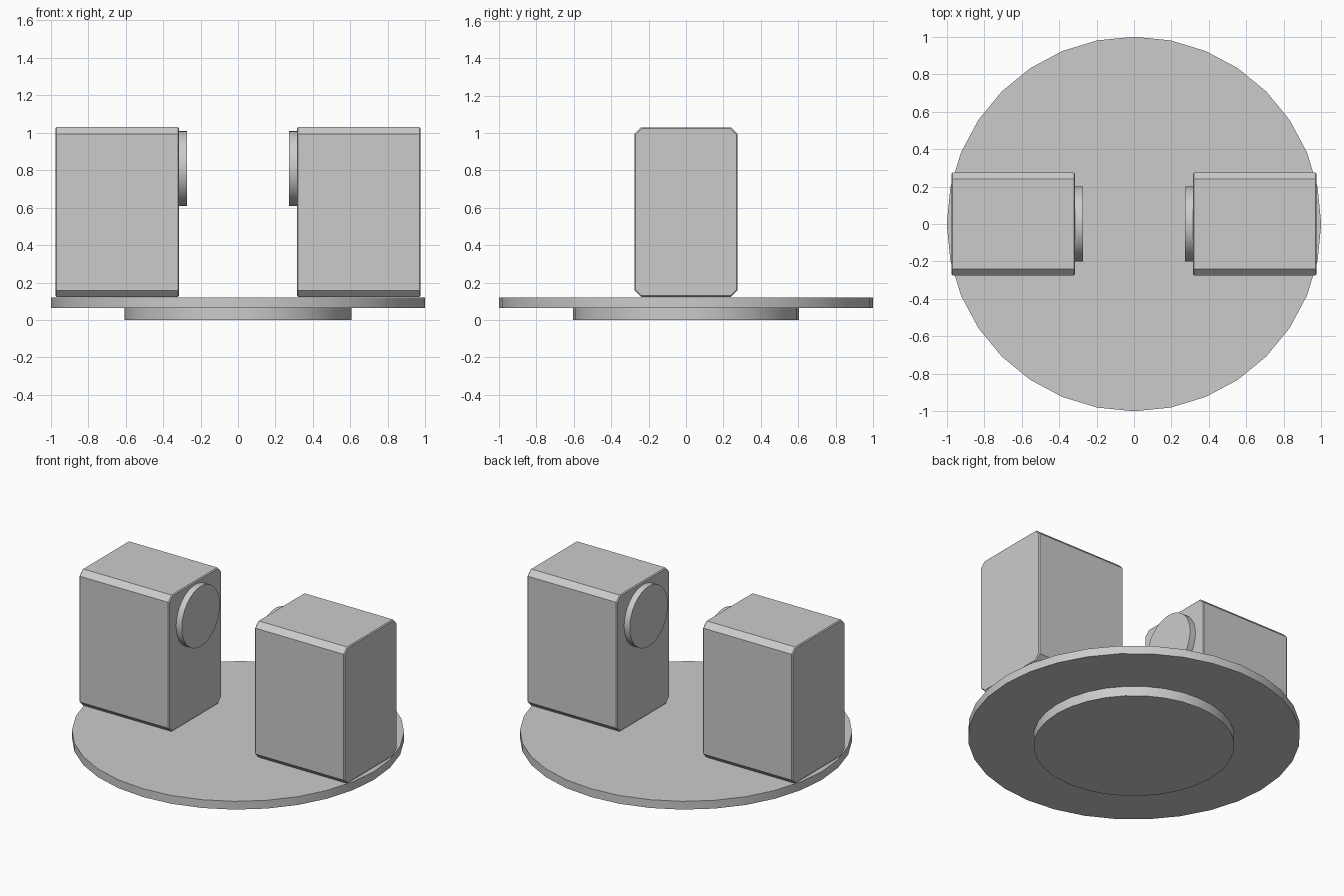
import bpy, bmesh, math
from mathutils import Matrix

cube = bpy.data.objects.get("Cube")
if cube:
    bpy.data.objects.remove(cube, do_unlink=True)

grey = bpy.data.materials.new("light grey")
grey.use_nodes = True
colour = (0.6, 0.6, 0.6, 1)
grey.diffuse_color = colour
grey.node_tree.nodes["Principled BSDF"].inputs["Base Color"].default_value = colour


def finish(name, bm, smooth=False):
    mesh = bpy.data.meshes.new(name)
    bmesh.ops.recalc_face_normals(bm, faces=bm.faces)
    bm.to_mesh(mesh)
    bm.free()
    mesh.materials.append(grey)
    obj = bpy.data.objects.new(name, mesh)
    bpy.context.collection.objects.link(obj)
    if smooth:
        bpy.ops.object.select_all(action='DESELECT')
        bpy.context.view_layer.objects.active = obj
        obj.select_set(True)
        bpy.ops.object.shade_smooth_by_angle(angle=math.radians(30))


def disc(name, radius, depth, centre, axis='Z'):
    bm = bmesh.new()
    turn = Matrix.Rotation(math.pi / 2, 4, 'Y') if axis == 'X' else Matrix()
    bmesh.ops.create_cone(bm, cap_ends=True, segments=32, radius1=radius,
                          radius2=radius, depth=depth,
                          matrix=Matrix.Translation(centre) @ turn)
    finish(name, bm, smooth=True)


def block(name, centre, size):
    bm = bmesh.new()
    bmesh.ops.create_cube(bm, size=1, matrix=Matrix.Translation(centre)
                          @ Matrix.Diagonal((*size, 1)))

    def runs_along_x(e):
        return abs(e.verts[0].co.x - e.verts[1].co.x) > 0.1

    # Wide chamfers along the length, fine ones around both ends
    bmesh.ops.bevel(bm, geom=[e for e in bm.edges if runs_along_x(e)],
                    offset=0.035, segments=1, affect='EDGES')
    bmesh.ops.bevel(bm, geom=[e for e in bm.edges if not runs_along_x(e)],
                    offset=0.006, segments=1, affect='EDGES')
    finish(name, bm)


# Round base
disc("base_foot", 0.605, 0.065, (0, 0, 0.0325))
disc("base_plate", 1.0, 0.055, (0, 0, 0.0925))

# Facing blocks, each with a round pad on its inner side
for side, s in (("left", 1), ("right", -1)):
    block(side + "_block", (s * 0.645, 0, 0.577), (0.66, 0.55, 0.906))
    disc(side + "_pad", 0.2, 0.06, (s * 0.303, 0, 0.81), 'X')
